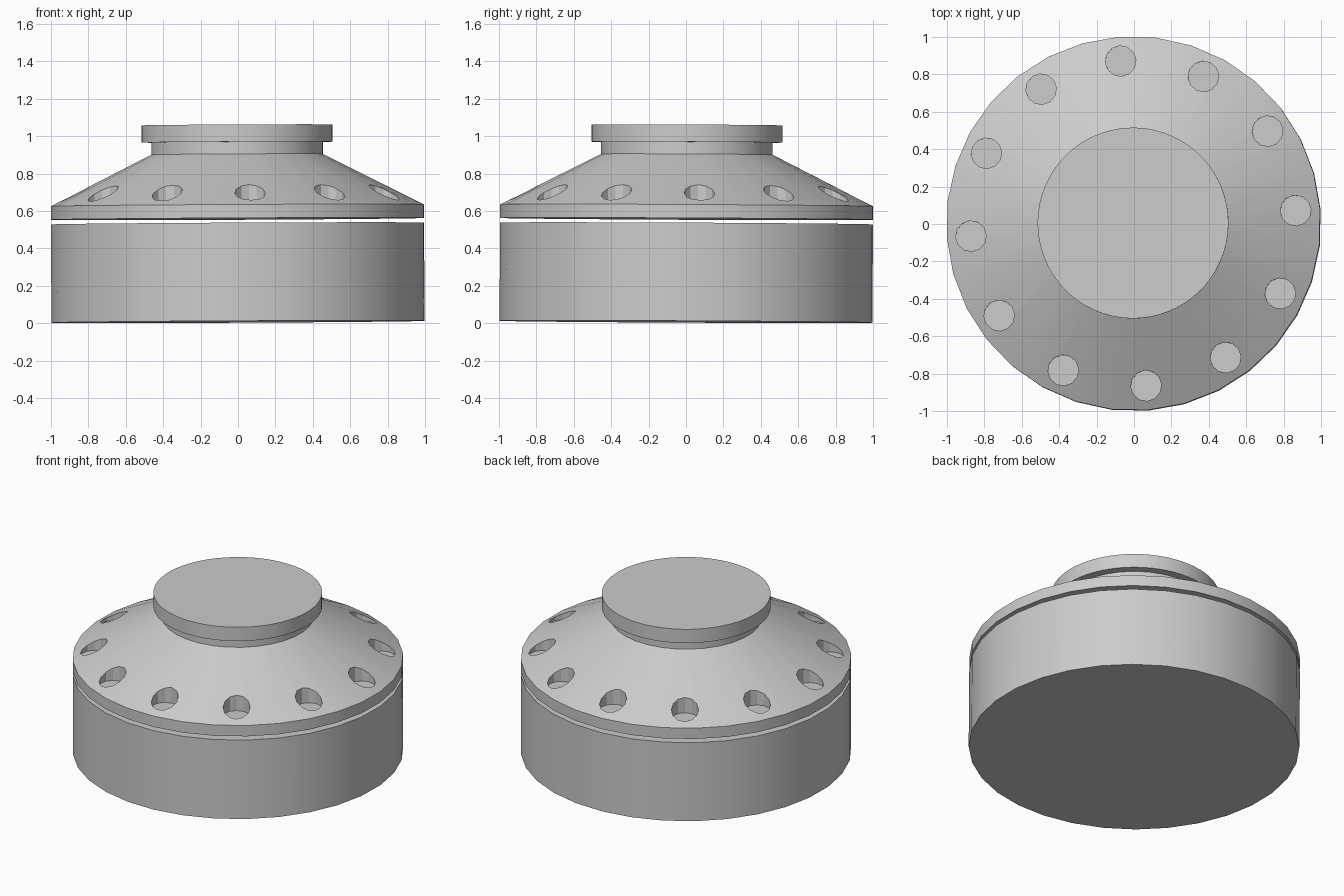
import bpy, bmesh, math
from mathutils import Matrix

if "Cube" in bpy.data.objects:
    bpy.data.objects.remove(bpy.data.objects["Cube"])

GREY = (0.6, 0.6, 0.6, 1)
grey = bpy.data.materials.new("plain grey")
grey.use_nodes = True
grey.diffuse_color = GREY
grey.node_tree.nodes["Principled BSDF"].inputs["Base Color"].default_value = GREY

TURN = math.radians(4.5)
# The whole piece leans very slightly
LEAN = (Matrix.Translation((0, 0, 0.008)) @ Matrix.Rotation(-0.005, 4, "X")
        @ Matrix.Rotation(-0.005, 4, "Y") @ Matrix.Rotation(TURN, 4, "Z"))


def lathe(name, profile, sides):
    """Closed solid of revolution from (radius, height) points, bottom to top."""
    bm = bmesh.new()
    rings = []
    for r, z in profile:
        rings.append([bm.verts.new((r * math.cos(a), r * math.sin(a), z))
                      for a in (math.tau * i / sides for i in range(sides))])
    for low, high in zip(rings, rings[1:]):
        for i in range(sides):
            j = (i + 1) % sides
            bm.faces.new((low[i], low[j], high[j], high[i]))
    bm.faces.new(rings[0][::-1])
    bm.faces.new(rings[-1])
    mesh = bpy.data.meshes.new(name)
    bm.to_mesh(mesh)
    bm.free()
    mesh.materials.append(grey)
    obj = bpy.data.objects.new(name, mesh)
    bpy.context.collection.objects.link(obj)
    return obj


def select(obj):
    bpy.ops.object.select_all(action="DESELECT")
    obj.select_set(True)
    bpy.context.view_layer.objects.active = obj


# Main parts: drum, floating sloped cover with neck, and cap
drum = lathe("drum", [(1, 0), (1, 0.525)], 32)
cover = lathe("sloped_cover", [(1, 0.55), (1, 0.622), (0.46, 0.895), (0.46, 0.965)], 32)
cap = lathe("cap", [(0.51, 0.96), (0.51, 1.052)], 64)

# Ring of blind holes sunk into the slope
bm = bmesh.new()
for i in range(12):
    spot = Matrix.Rotation(math.tau * i / 12, 4, "Z") @ Matrix.Translation((0.87, 0, 0.775))
    bmesh.ops.create_cone(bm, cap_ends=True, segments=12, radius1=0.082,
                          radius2=0.082, depth=0.3, matrix=spot)
mesh = bpy.data.meshes.new("hole_cutter")
bm.to_mesh(mesh)
bm.free()
mesh.materials.append(grey)
cutter = bpy.data.objects.new("hole_cutter", mesh)
cutter.hide_render = True
bpy.context.collection.objects.link(cutter)

select(cover)
cut = cover.modifiers.new("holes", "BOOLEAN")
cut.operation = "DIFFERENCE"
cut.solver = "EXACT"
cut.object = cutter
bpy.ops.object.modifier_apply(modifier=cut.name)
bpy.data.objects.remove(cutter)

# Lean and smooth every part
for part in (drum, cover, cap):
    part.matrix_world = LEAN
    select(part)
    bpy.ops.object.shade_smooth_by_angle(angle=math.radians(20))
